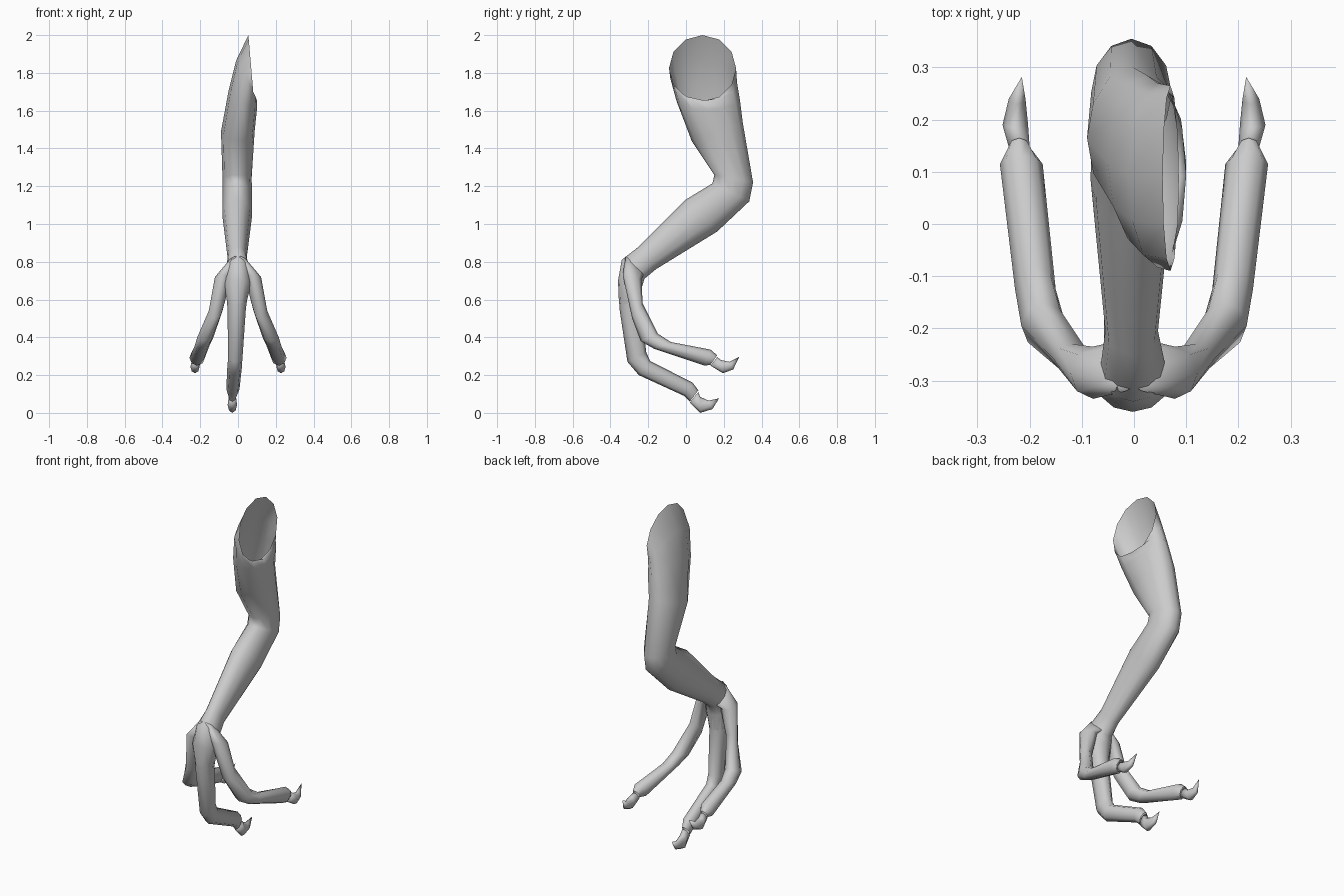
import bpy, bmesh, math
from mathutils import Vector


def tube(name, rings, n=8, side=1, cap=False):
    """Loft rings given as (outer y, z, inner y, z, x min, x max, left-side lift).
    A ring of two numbers-plus-x (y, z, x) closes the tube in a point."""
    bm = bmesh.new()
    prev = None
    for r in rings:
        if len(r) == 3:
            tip = bm.verts.new((side * r[2], r[0], r[1]))
            for i in range(n):
                bm.faces.new((prev[i], prev[(i + 1) % n], tip))
            break
        ay, az, by, bz, x0, x1 = r[:6]
        lift = r[6] if len(r) > 6 else 0
        c = Vector(((x0 + x1) / 2, (ay + by) / 2, (az + bz) / 2))
        u = Vector((0, (ay - by) / 2, (az - bz) / 2))
        v = Vector(((x1 - x0) / 2, 0, -lift))
        ring = []
        for i in range(n):
            t = 2 * math.pi * i / n
            p = c + u * math.cos(t) + v * math.sin(t)
            ring.append(bm.verts.new((side * p.x, p.y, p.z)))
        if prev:
            for i in range(n):
                j = (i + 1) % n
                bm.faces.new((prev[i], prev[j], ring[j], ring[i]))
        elif cap:
            bm.faces.new(ring)
        prev = ring
    bmesh.ops.recalc_face_normals(bm, faces=bm.faces)
    for f in bm.faces:
        f.smooth = True
    me = bpy.data.meshes.new(name)
    bm.to_mesh(me)
    bm.free()
    ob = bpy.data.objects.new(name, me)
    bpy.context.collection.objects.link(ob)
    return ob


# Arm: open shoulder cut facing +x, elbow, forearm, palm
tube("arm", [
    (-0.09, 1.825, 0.265, 1.825, 0.055, 0.085, 0.175),
    (-0.083, 1.77, 0.27, 1.75, -0.01, 0.10, 0.105),
    (-0.05, 1.65, 0.285, 1.66, -0.05, 0.10, 0.05),
    (0.03, 1.44, 0.30, 1.54, -0.09, 0.088),
    (0.15, 1.26, 0.355, 1.22, -0.082, 0.072),
    (0.14, 1.215, 0.335, 1.12, -0.082, 0.075),
    (0.0, 1.13, 0.165, 0.96, -0.083, 0.075),
    (-0.25, 0.88, -0.16, 0.76, -0.055, 0.046),
    (-0.34, 0.81, -0.22, 0.71, -0.065, 0.062),
    (-0.36, 0.70, -0.235, 0.66, -0.075, 0.07),
    (-0.355, 0.58, -0.24, 0.57, -0.055, 0.042),
], n=12)

# Middle finger continues straight down from the palm
tube("middle_finger", [
    (-0.36, 0.70, -0.235, 0.66, -0.065, 0.06),
    (-0.352, 0.55, -0.24, 0.56, -0.056, 0.042),
    (-0.31, 0.27, -0.21, 0.32, -0.052, 0.024),
    (-0.25, 0.20, -0.19, 0.275, -0.057, 0.02),
    (-0.01, 0.09, 0.035, 0.16, -0.062, 0.008),
    (0.02, 0.06, 0.065, 0.12, -0.05, -0.01),
])
tube("middle_claw", [
    (0.02, 0.055, 0.065, 0.11, -0.05, -0.01),
    (0.075, 0.0, 0.075, 0.085, -0.055, -0.005),
    (0.14, 0.02, 0.12, 0.065, -0.045, -0.015),
    (0.175, 0.077, -0.03),
], cap=True)

# Outer fingers and claws, mirrored
for label, s in (("right", 1), ("left", -1)):
    tube(label + "_finger", [
        (-0.32, 0.83, -0.22, 0.74, -0.02, 0.05),
        (-0.335, 0.73, -0.235, 0.71, 0.035, 0.122),
        (-0.285, 0.50, -0.23, 0.58, 0.082, 0.155),
        (-0.24, 0.38, -0.15, 0.42, 0.13, 0.216),
        (-0.17, 0.34, -0.08, 0.375, 0.15, 0.228),
        (0.10, 0.25, 0.13, 0.335, 0.175, 0.257),
        (0.13, 0.255, 0.165, 0.305, 0.20, 0.24),
    ], side=s, cap=True)
    tube(label + "_claw", [
        (0.13, 0.25, 0.165, 0.295, 0.20, 0.24),
        (0.195, 0.21, 0.185, 0.28, 0.203, 0.252),
        (0.25, 0.23, 0.23, 0.27, 0.208, 0.24),
        (0.282, 0.297, 0.215),
    ], side=s, cap=True)
